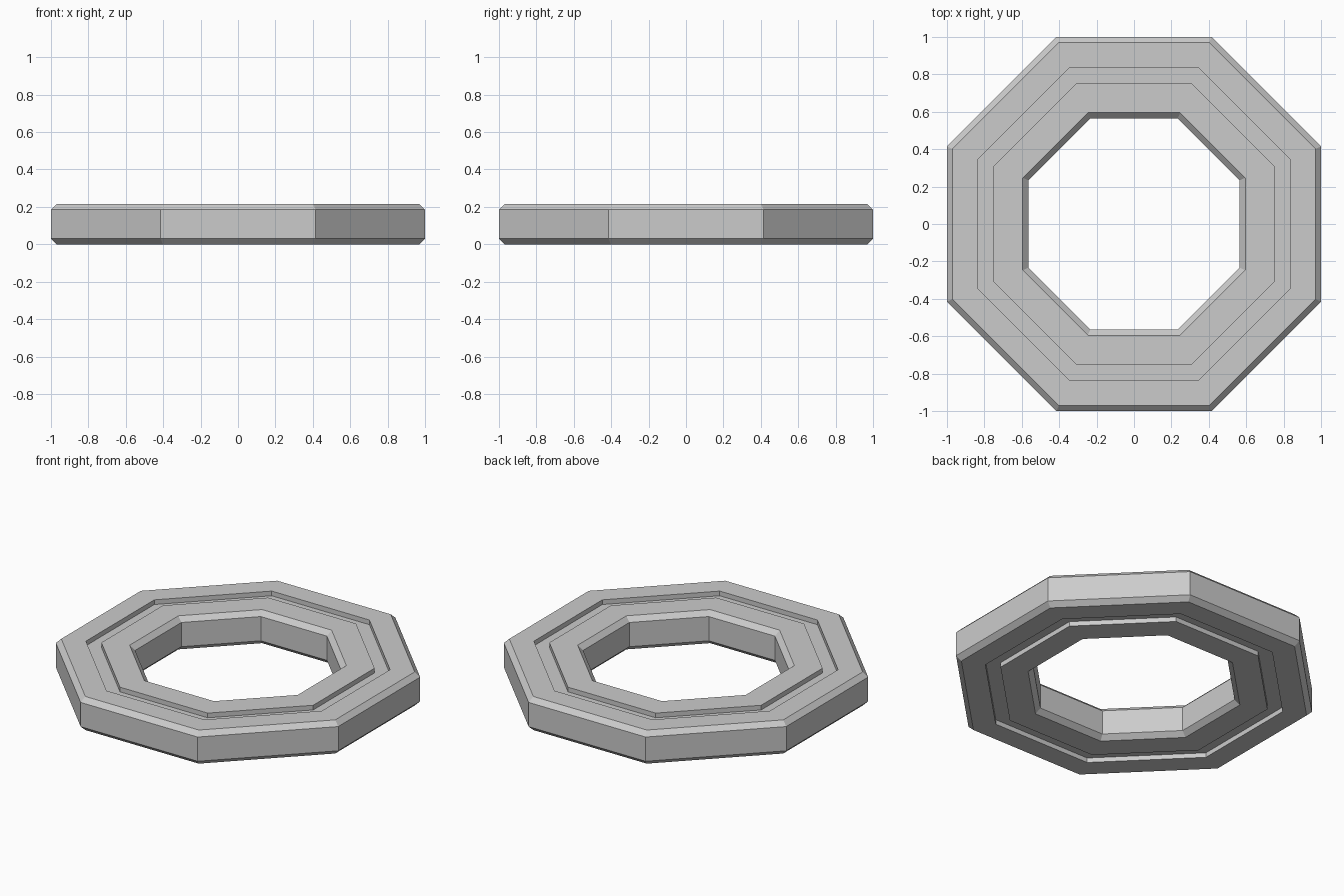
import bpy
import bmesh
from math import cos, sin, pi

cube = bpy.data.objects.get("Cube")
if cube:
    bpy.data.objects.remove(cube, do_unlink=True)

SIDES = 8
HEIGHT = 0.215
CHAMFER = 0.03
GROOVE = 0.03
OUTER, INNER = 1.0, 0.565
GROOVE_OUT, GROOVE_IN = 0.835, 0.75

# Plain grey material
grey = bpy.data.materials.new("plain grey")
grey.use_nodes = True
colour = (0.6, 0.6, 0.6, 1.0)
grey.diffuse_color = colour
grey.node_tree.nodes["Principled BSDF"].inputs["Base Color"].default_value = colour

# Cross-section: (distance to flat side, height above the middle), upper half
half = HEIGHT / 2
upper = [
    (OUTER, half - CHAMFER),
    (OUTER - CHAMFER, half),
    (GROOVE_OUT, half),
    (GROOVE_OUT, half - GROOVE),
    (GROOVE_IN, half - GROOVE),
    (GROOVE_IN, half),
    (INNER + CHAMFER, half),
    (INNER, half - CHAMFER),
]
# Lower half mirrors the upper one
profile = upper + [(r, -h) for r, h in reversed(upper)]

# Sweep the section around an octagon
bm = bmesh.new()
rings = []
for i in range(SIDES):
    angle = 2 * pi * (i + 0.5) / SIDES
    ring = []
    for r, h in profile:
        corner = r / cos(pi / SIDES)
        ring.append(bm.verts.new((corner * cos(angle), corner * sin(angle), half + h)))
    rings.append(ring)

for i, ring in enumerate(rings):
    following = rings[(i + 1) % SIDES]
    for j in range(len(profile)):
        k = (j + 1) % len(profile)
        bm.faces.new((ring[j], following[j], following[k], ring[k]))
bmesh.ops.recalc_face_normals(bm, faces=bm.faces)

mesh = bpy.data.meshes.new("octagonal_ring")
bm.to_mesh(mesh)
bm.free()
mesh.materials.append(grey)
ring_object = bpy.data.objects.new("octagonal_ring", mesh)
bpy.context.collection.objects.link(ring_object)
